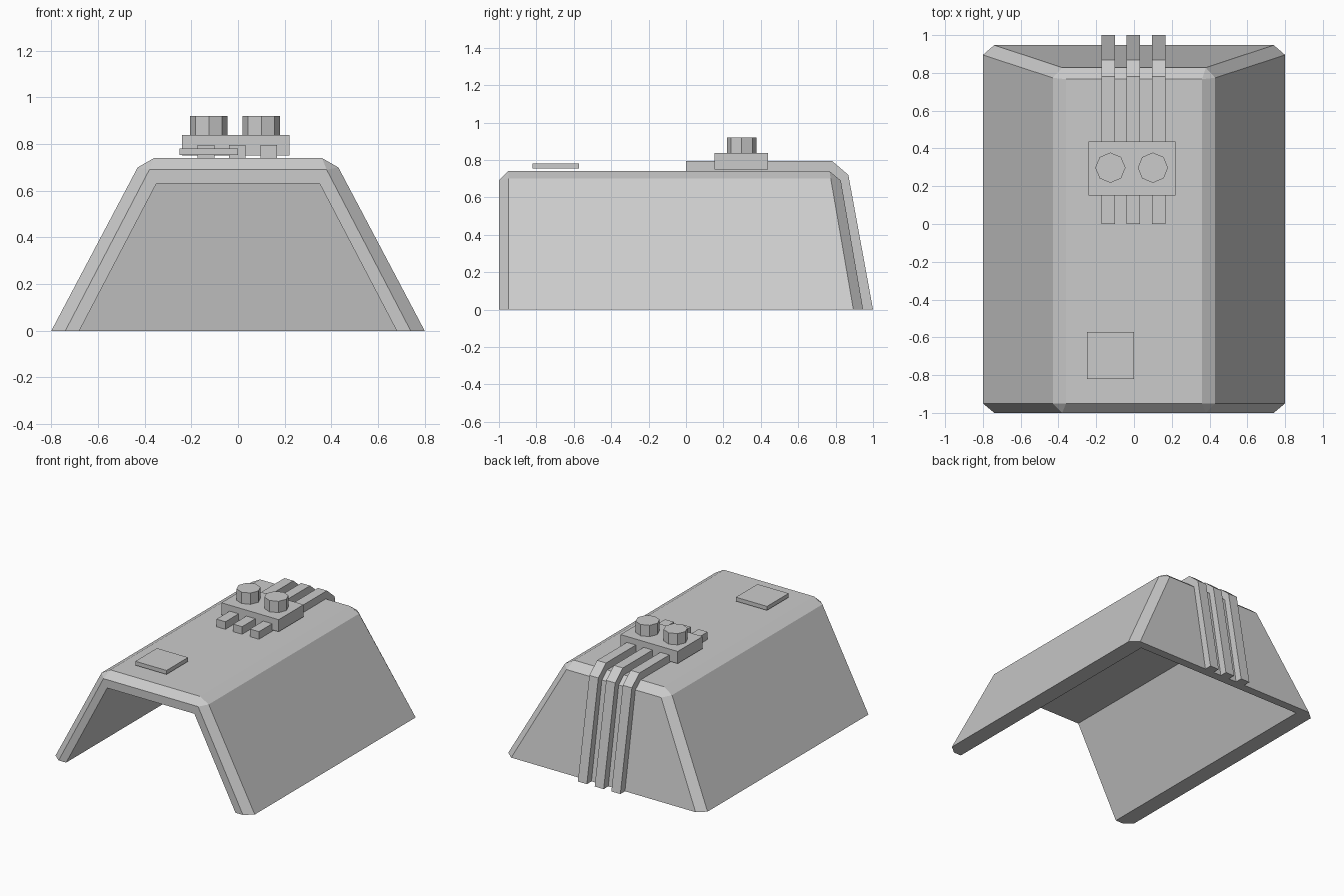
import bpy
import bmesh
from math import pi

cube = bpy.data.objects.get("Cube")
if cube:
    bpy.data.objects.remove(cube, do_unlink=True)

grey = bpy.data.materials.new("plain grey")
grey.use_nodes = True
grey.diffuse_color = (0.6, 0.6, 0.6, 1)
grey.node_tree.nodes["Principled BSDF"].inputs["Base Color"].default_value = (0.6, 0.6, 0.6, 1)


def finish(name, bm):
    bmesh.ops.recalc_face_normals(bm, faces=bm.faces[:])
    mesh = bpy.data.meshes.new(name)
    bm.to_mesh(mesh)
    bm.free()
    mesh.materials.append(grey)
    obj = bpy.data.objects.new(name, mesh)
    bpy.context.collection.objects.link(obj)
    return obj


def box(name, x0, x1, y0, y1, z0, z1):
    bm = bmesh.new()
    bmesh.ops.create_cube(bm, size=1)
    for v in bm.verts:
        v.co = (x0 if v.co.x < 0 else x1, y0 if v.co.y < 0 else y1, z0 if v.co.z < 0 else z1)
    return finish(name, bm)


# Hood shell: mirrored half sections lofted from the inside, round the rims, to the back
outer = [(0.8, 0), (0.43, 0.70), (0.36, 0.74)]
rim = [(0.74, 0), (0.38, 0.69), (0.38, 0.69)]
inner = [(0.68, 0), (0.35, 0.63), (0.35, 0.63)]
LEAN = 0.173  # the back wall leans forward as it rises
stations = [(inner, 0.885, LEAN), (inner, -1, 0), (rim, -1, 0),
            (outer, -0.95, 0), (outer, 0.895, LEAN), (rim, 0.947, LEAN)]

bm = bmesh.new()
rings = []
for half, y, lean in stations:
    section = half + [(-x, z) for x, z in reversed(half)]
    rings.append([bm.verts.new((x, y - lean * z, z)) for x, z in section])
for a, b in zip(rings, rings[1:]):
    for i in range(len(a) - 1):
        bm.faces.new((a[i], a[i + 1], b[i + 1], b[i]))
bm.faces.new(rings[0])
bm.faces.new(rings[-1])
# Underside edges of the two side walls and the back wall
for side in (0, -1):
    for a, b, c, d in ((0, 1, 2, 3), (0, 3, 4, 5)):
        bm.faces.new([rings[k][side] for k in (a, b, c, d)])
bm.faces.new((rings[0][0], rings[0][-1], rings[-1][-1], rings[-1][0]))
bmesh.ops.remove_doubles(bm, verts=bm.verts[:], dist=0.0005)
finish("hood_shell", bm)

# Three straps running over the roof and down the back
profile = [(0, 0.735), (0, 0.795), (0.78, 0.795), (0.868, 0.72),
           (1.0, 0), (0.94, 0), (0.82, 0.69), (0.765, 0.735)]
for name, x in (("right", -0.137), ("middle", -0.003), ("left", 0.132)):
    bm = bmesh.new()
    face = bm.faces.new([bm.verts.new((x - 0.036, y, z)) for y, z in profile])
    new = bmesh.ops.extrude_face_region(bm, geom=[face])["geom"]
    bmesh.ops.translate(bm, vec=(0.072, 0, 0), verts=[g for g in new if isinstance(g, bmesh.types.BMVert)])
    finish(name + "_strap", bm)

# Roof fittings
box("strap_block", -0.24, 0.22, 0.152, 0.438, 0.75, 0.838)
box("roof_plate", -0.25, 0, -0.82, -0.572, 0.753, 0.782)

# Eight-sided caps on the block
for name, x in (("right", -0.125), ("left", 0.1)):
    bm = bmesh.new()
    bmesh.ops.create_cone(bm, cap_ends=True, segments=8, radius1=0.08, radius2=0.08, depth=0.09)
    bmesh.ops.translate(bm, vec=(x, 0.298, 0.875), verts=bm.verts[:])
    finish(name + "_cap", bm)
